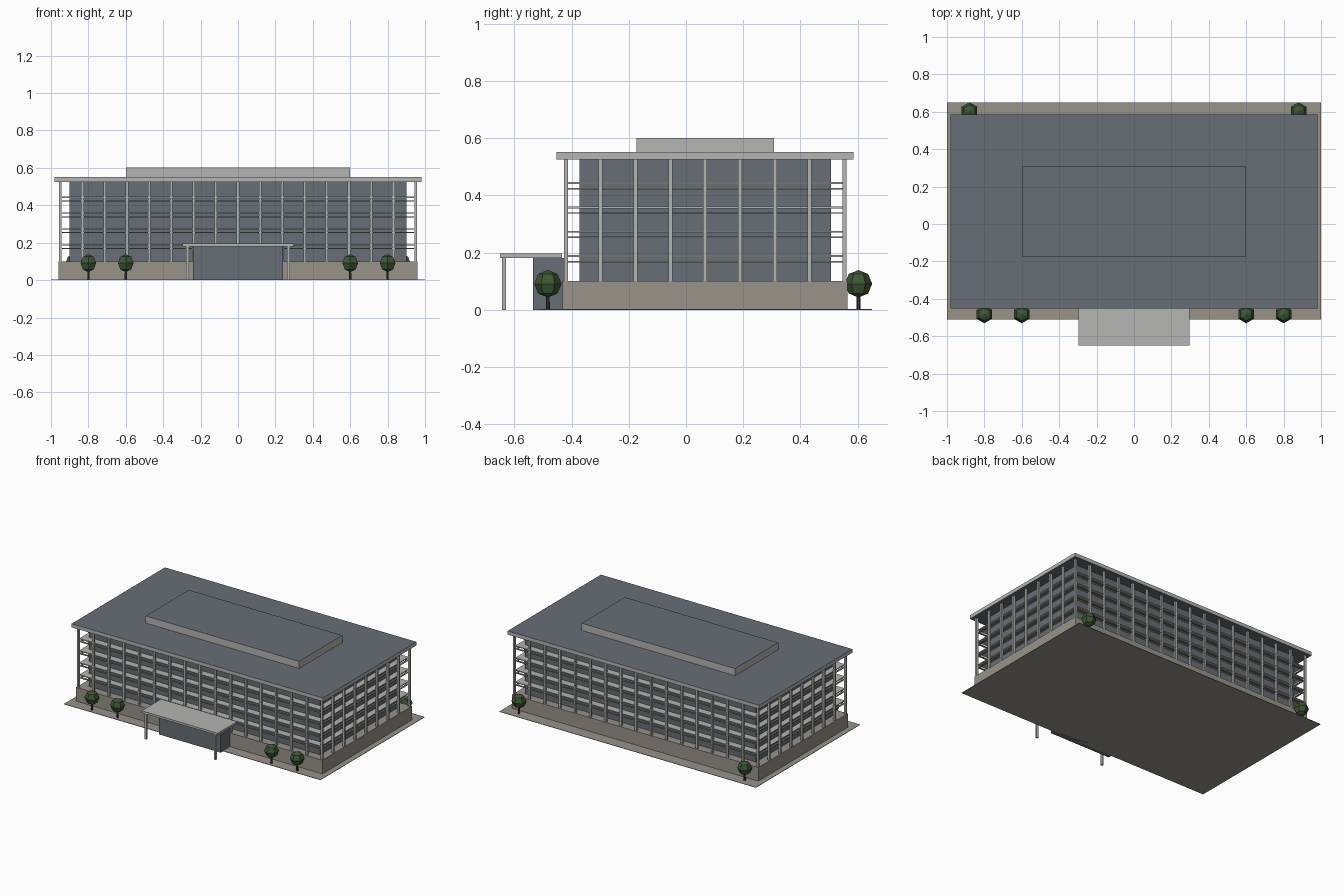
import bpy, bmesh

if "Cube" in bpy.data.objects:
    bpy.data.objects.remove(bpy.data.objects["Cube"])


def material(name, r, g, b):
    m = bpy.data.materials.new(name)
    m.use_nodes = True
    m.diffuse_color = (r, g, b, 1)
    m.node_tree.nodes["Principled BSDF"].inputs["Base Color"].default_value = (r, g, b, 1)
    return m


SLATE = material("slate_glass", 0.135, 0.157, 0.177)
GREY = material("light_concrete", 0.46, 0.465, 0.45)
STONE = material("warm_stone", 0.315, 0.292, 0.255)
LEAF = material("leaf_green", 0.048, 0.095, 0.034)
BARK = material("bark_brown", 0.05, 0.04, 0.025)


def finish(name, bm, *mats):
    mesh = bpy.data.meshes.new(name)
    bm.to_mesh(mesh)
    bm.free()
    for m in mats:
        mesh.materials.append(m)
    obj = bpy.data.objects.new(name, mesh)
    bpy.context.collection.objects.link(obj)
    return obj


def add_box(bm, x0, x1, y0, y1, z0, z1):
    verts = bmesh.ops.create_cube(bm, size=1)["verts"]
    for v in verts:
        v.co.x = x1 if v.co.x > 0 else x0
        v.co.y = y1 if v.co.y > 0 else y0
        v.co.z = z1 if v.co.z > 0 else z0


def boxes(name, mats, *sizes):
    bm = bmesh.new()
    for s in sizes:
        add_box(bm, *s)
    return finish(name, bm, *mats)


def slate_flats(obj):
    # Horizontal faces take the second material
    for p in obj.data.polygons:
        p.material_index = int(abs(p.normal.z) > 0.5)


YC = 0.067           # middle of the building in depth
Z0, Z1 = 0.10, 0.525  # foot and head of the facade
FLOOR = (Z1 - Z0) / 5
CX, CY = 0.95, 0.487  # column grid half sizes


def around(hx, hy, z0, z1):
    return (-hx, hx, YC - hy, YC + hy, z0, z1)


# Ground, plinth and glazed core
boxes("ground_plate", [STONE], (-1, 1, -0.51, 0.65, 0, 0.003))
boxes("plinth", [STONE], around(0.96, 0.498, 0, Z0))
boxes("glass_core", [SLATE], around(0.90, 0.44, Z0, Z1))

# Roof slab and penthouse, grey rims with slate flats
slate_flats(boxes("roof_slab", [GREY, SLATE], around(0.98, 0.519, Z1, 0.551)))
slate_flats(boxes("penthouse", [GREY, SLATE], around(0.598, 0.24, 0.551, 0.601)))

# Floor slabs with a thin sunshade rail below each
levels = [Z0 + FLOOR * k for k in range(1, 5)]
boxes("floor_slabs", [GREY], *[around(0.942, CY + 0.002, z, z + 0.006) for z in levels])

bm = bmesh.new()
for z in levels:
    zr = (z - 0.019, z - 0.014)
    for s in (-1, 1):
        y = YC + s * (CY - 0.004)
        add_box(bm, -0.942, 0.942, y - 0.006, y + 0.006, *zr)
        x = s * 0.936
        add_box(bm, x - 0.006, x + 0.006, YC - CY, YC + CY, *zr)
finish("sunshade_rails", bm, STONE)

# Columns around the perimeter
spots = []
for i in range(17):
    x = -CX + 2 * CX * i / 16
    spots += [(x, YC - CY), (x, YC + CY)]
for j in range(1, 8):
    y = YC - CY + 2 * CY * j / 8
    spots += [(-CX, y), (CX, y)]
W = 0.007
boxes("facade_columns", [GREY],
      *[(x - W, x + W, y - W, y + W, Z0, Z1) for x, y in spots])

# Entrance block, canopy and posts
boxes("entrance_block", [SLATE], (-0.24, 0.24, -0.535, -0.42, 0, 0.181))
boxes("entrance_canopy", [GREY], (-0.297, 0.297, -0.65, -0.434, 0.181, 0.196))
boxes("canopy_posts", [GREY],
      *[(x - W, x + W, -0.644, -0.63, 0, 0.181) for x in (-0.27, 0.27)])


# Trees
def tree(x, y):
    bm = bmesh.new()
    bmesh.ops.create_uvsphere(bm, u_segments=6, v_segments=4, radius=0.048)
    finish("tree_crown", bm, LEAF).location = (x, y, 0.091)
    bm = bmesh.new()
    bmesh.ops.create_cone(bm, cap_ends=True, segments=6, radius1=0.007,
                          radius2=0.006, depth=0.06)
    finish("tree_trunk", bm, BARK).location = (x, y, 0.03)


for s in (-1, 1):
    tree(s * 0.8, -0.483)
    tree(s * 0.6, -0.483)
    tree(s * 0.88, 0.603)
